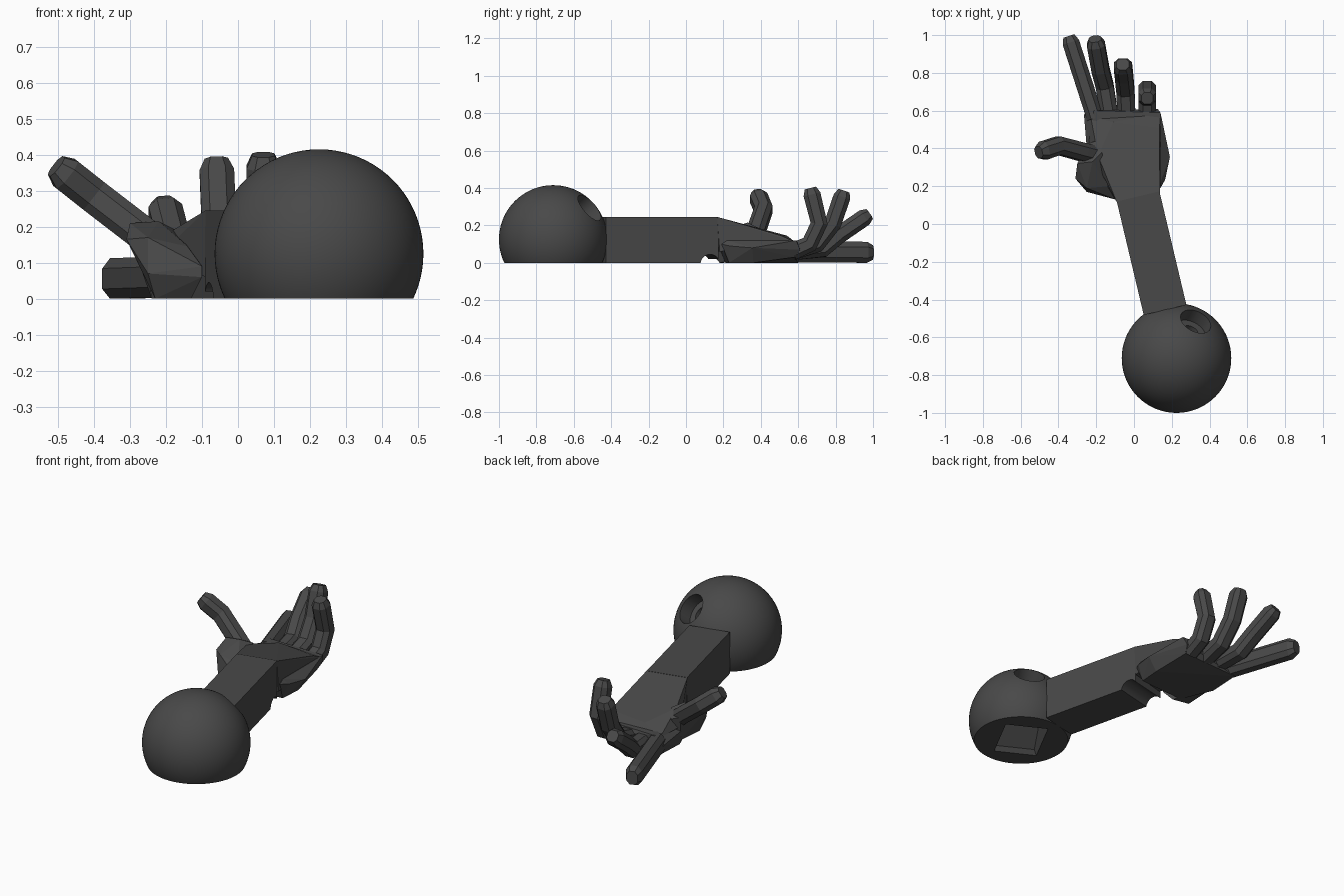
import bpy, bmesh, math
from mathutils import Vector, Matrix

if "Cube" in bpy.data.objects:
    bpy.data.objects.remove(bpy.data.objects["Cube"])

grey = bpy.data.materials.new("charcoal plastic")
grey.diffuse_color = (0.066, 0.066, 0.066, 1)
grey.use_nodes = True
grey.node_tree.nodes["Principled BSDF"].inputs["Base Color"].default_value = grey.diffuse_color


def make(name, bm):
    bmesh.ops.recalc_face_normals(bm, faces=bm.faces)
    me = bpy.data.meshes.new(name)
    bm.to_mesh(me)
    bm.free()
    me.materials.append(grey)
    ob = bpy.data.objects.new(name, me)
    bpy.context.collection.objects.link(ob)
    return ob


def hull(name, pts):
    bm = bmesh.new()
    for p in pts:
        bm.verts.new(p)
    out = bmesh.ops.convex_hull(bm, input=bm.verts)
    junk = {e for k in ("geom_interior", "geom_unused") for e in out[k]
            if isinstance(e, bmesh.types.BMVert)}
    bmesh.ops.delete(bm, geom=list(junk), context='VERTS')
    return make(name, bm)


def box(name, frame, lo, hi):
    pts = [frame @ Vector((x, y, z)) for x in (lo[0], hi[0])
           for y in (lo[1], hi[1]) for z in (lo[2], hi[2])]
    return hull(name, pts)


def cylinder(name, start, end, r):
    a, b = Vector(start), Vector(end)
    bm = bmesh.new()
    m = Matrix.Translation((a + b) / 2) @ (b - a).to_track_quat('Z', 'Y').to_matrix().to_4x4()
    bmesh.ops.create_cone(bm, cap_ends=True, segments=40, radius1=r, radius2=r,
                          depth=(b - a).length, matrix=m)
    return make(name, bm)


def cut(ob, cutter):
    mod = ob.modifiers.new("cut", 'BOOLEAN')
    mod.operation, mod.solver, mod.object = 'DIFFERENCE', 'EXACT', cutter
    bpy.context.view_layer.objects.active = ob
    bpy.ops.object.modifier_apply(modifier=mod.name)
    bpy.data.objects.remove(cutter)


def digit(name, path, w, h, side):
    """Sweep a chamfered square along a path, with a tapered tip."""
    pts = [Vector(p) for p in path]
    last = (pts[-1] - pts[-2]).normalized()
    pts.insert(-1, pts[-1] - last * 0.035)
    scales = [1] * (len(pts) - 1) + [0.68]
    bm = bmesh.new()
    rings = []
    for i, (p, s) in enumerate(zip(pts, scales)):
        before = (p - pts[i - 1]).normalized() if i else (pts[1] - p).normalized()
        after = (pts[i + 1] - p).normalized() if i < len(pts) - 1 else before
        t = (before + after).normalized()
        u = Vector(side)
        u = (u - t * u.dot(t)).normalized()
        v = t.cross(u)
        k = 0.5
        shape = [(1, k), (k, 1), (-k, 1), (-1, k), (-1, -k), (-k, -1), (k, -1), (1, -k)]
        ring = []
        for a, b in shape:
            q = p + u * a * w * s + v * b * h * s
            q.z = max(q.z, 0)
            ring.append(bm.verts.new(q))
        rings.append(ring)
    for r0, r1 in zip(rings, rings[1:]):
        for j in range(8):
            n = (j + 1) % 8
            bm.faces.new((r0[j], r0[n], r1[n], r1[j]))
    bm.faces.new(rings[0])
    bm.faces.new(rings[-1])
    return make(name, bm)


# Ball, flattened where it rests on the ground
C = Vector((0.225, -0.71, 0.125))
bm = bmesh.new()
bmesh.ops.create_uvsphere(bm, u_segments=72, v_segments=40, radius=0.29,
                          matrix=Matrix.Translation(C))
ball = make("ball", bm)
cut(ball, box("ground_cutter", Matrix.Identity(4), (-1, -2, -1), (1, 1, 0)))

# Stepped bolt hole and slanted square pocket share one axis
axis = Vector((0.105, 0.2, 0.175)).normalized()
across = axis.cross(Vector((0, 0, 1))).normalized()
rise = across.cross(axis)
cut(ball, cylinder("bore_cutter", C + axis * 0.20, C + axis * 0.4, 0.086))
cut(ball, cylinder("bolt_cutter", C, C + axis * 0.3, 0.045))
frame = Matrix.Translation(C) @ Matrix((across, axis, rise)).transposed().to_4x4()
cut(ball, box("pocket_cutter", frame, (-0.12, -0.195, -0.4), (0.12, 0.045, 0.08)))

# Square forearm leaving the ball, with a round groove under the wrist
arm_frame = Matrix.Translation((C.x, C.y, 0)) @ Matrix.Rotation(math.atan2(0.231, 0.973), 4, 'Z')
forearm = box("forearm", arm_frame, (-0.116, 0.262, 0), (0.116, 0.88, 0.245))
cut(forearm, cylinder("groove_cutter", arm_frame @ Vector((-0.3, 0.835, -0.008)),
                      arm_frame @ Vector((0.3, 0.835, -0.008)), 0.053))

for ob in (ball, forearm):
    bpy.ops.object.select_all(action='DESELECT')
    ob.select_set(True)
    bpy.context.view_layer.objects.active = ob
    bpy.ops.object.shade_smooth_by_angle(angle=math.radians(30))

# Palm slab, and the sloping back of the hand that meets the forearm
hull("palm", [(-0.16, 0.21, 0), (0.13, 0.23, 0), (0.14, 0.36, 0), (0.11, 0.58, 0.03),
              (-0.23, 0.6, 0), (-0.24, 0.4, 0),
              (-0.12, 0.17, 0.1), (0.14, 0.19, 0.1), (0.165, 0.235, 0.09), (0.19, 0.355, 0.08),
              (0.125, 0.61, 0.07), (-0.265, 0.58, 0.07), (-0.25, 0.4, 0.08),
              (0.14, 0.59, 0.12), (-0.21, 0.6, 0.12), (0.14, 0.22, 0.12)])
hull("hand_back", [(-0.09, 0.113, 0.245), (0.137, 0.167, 0.245),
                   (-0.085, 0.12, 0.06), (0.138, 0.18, 0.06),
                   (-0.19, 0.36, 0.185), (-0.11, 0.54, 0.145), (0.135, 0.51, 0.145),
                   (0.14, 0.585, 0.11), (-0.23, 0.57, 0.1), (-0.24, 0.4, 0.1)])

# Four fingers, curling up more towards the smallest
X = (1, 0, 0)
digit("index_finger", [(-0.205, 0.56, 0.06), (-0.345, 0.995, 0.055)], 0.045, 0.057, X)
digit("middle_finger", [(-0.13, 0.57, 0.06), (-0.155, 0.73, 0.075), (-0.178, 0.82, 0.15),
                        (-0.207, 0.98, 0.26)], 0.047, 0.046, X)
digit("ring_finger", [(-0.04, 0.57, 0.06), (-0.045, 0.7, 0.1), (-0.053, 0.785, 0.21),
                      (-0.06, 0.845, 0.385)], 0.048, 0.046, X)
digit("little_finger", [(0.07, 0.57, 0.06), (0.07, 0.66, 0.1), (0.07, 0.712, 0.21),
                        (0.07, 0.665, 0.4)], 0.046, 0.046, X)

# Thumb and the ball of the thumb
digit("thumb", [(-0.19, 0.36, 0.12), (-0.27, 0.38, 0.185), (-0.4, 0.415, 0.285),
                (-0.505, 0.38, 0.368)], 0.048, 0.048, (0, 1, 0))
hull("thumb_base", [(-0.25, 0.19, 0.17), (-0.14, 0.2, 0.145), (-0.1, 0.13, 0.09),
                    (-0.1, 0.13, 0.06), (-0.23, 0.2, 0), (-0.13, 0.18, 0),
                    (-0.25, 0.17, 0.07), (-0.31, 0.24, 0.165), (-0.3, 0.32, 0.21),
                    (-0.22, 0.33, 0.215), (-0.17, 0.38, 0.19), (-0.2, 0.44, 0.15),
                    (-0.26, 0.42, 0.17), (-0.24, 0.4, 0.02)])
